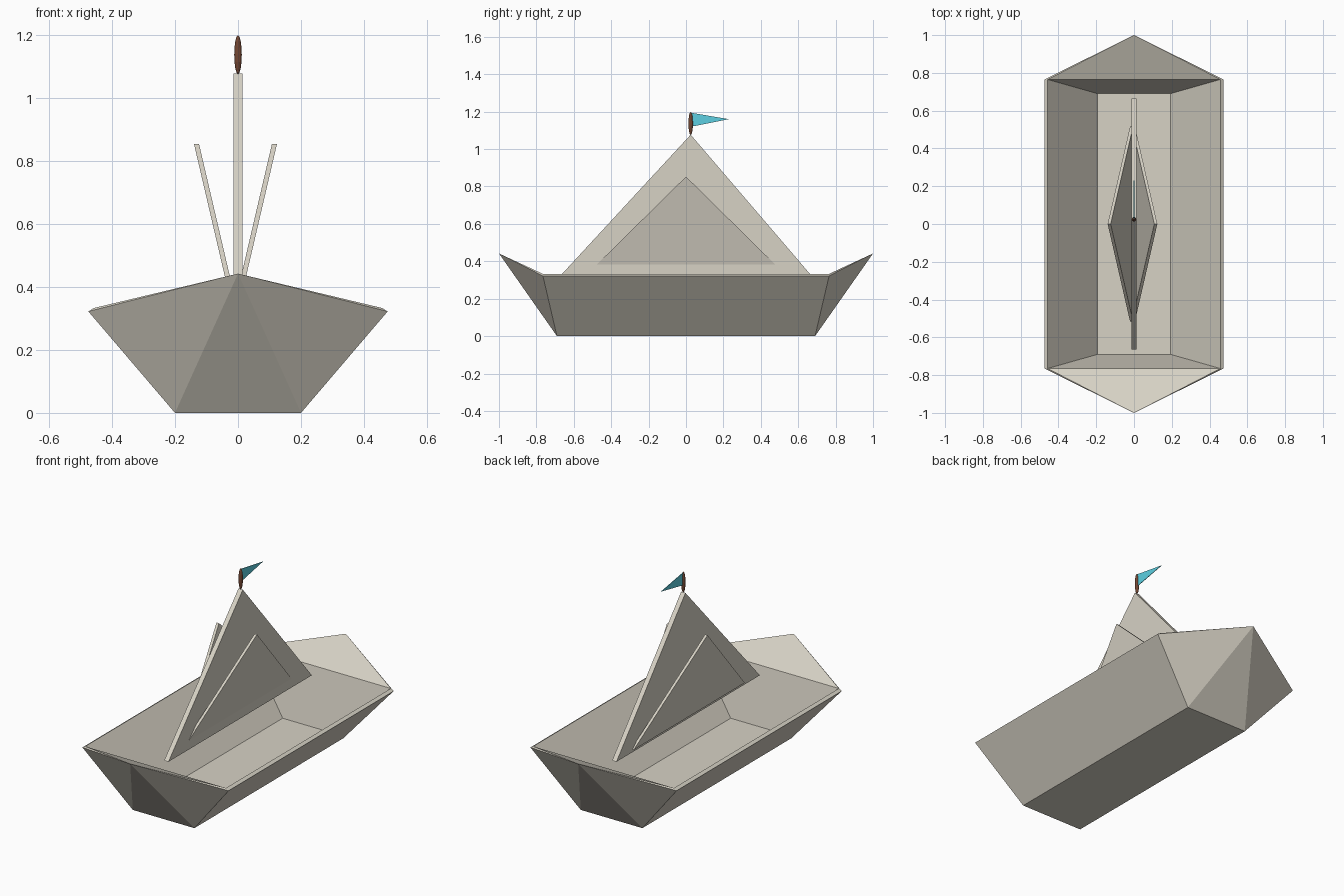
import bpy, bmesh
from mathutils import Matrix

if "Cube" in bpy.data.objects:
    bpy.data.objects.remove(bpy.data.objects["Cube"])


def material(name, rgb):
    m = bpy.data.materials.new(name)
    lin = [((c / 255 + 0.055) / 1.055) ** 2.4 for c in rgb]
    m.diffuse_color = (*lin, 1)
    m.use_nodes = True
    m.node_tree.nodes["Principled BSDF"].inputs["Base Color"].default_value = m.diffuse_color
    return m


PAPER = material("paper", (215, 210, 197))
CYAN = material("cyan", (93, 207, 225))
BROWN = material("brown", (115, 70, 50))


def finish(bm, name, mat):
    bmesh.ops.recalc_face_normals(bm, faces=bm.faces)
    me = bpy.data.meshes.new(name)
    bm.to_mesh(me)
    bm.free()
    me.materials.append(mat)
    ob = bpy.data.objects.new(name, me)
    bpy.context.collection.objects.link(ob)
    return ob


def plate(name, mat, outline, thickness, x_at=lambda z: 0.0):
    """Thin (y, z) outline thickened along x, leaning by x_at(z)."""
    bm = bmesh.new()
    sides = [[bm.verts.new((x_at(z) + s * thickness / 2, y, z)) for y, z in outline]
             for s in (-1, 1)]
    for side in sides:
        bm.faces.new(side)
    n = len(outline)
    for i in range(n):
        j = (i + 1) % n
        bm.faces.new((sides[0][i], sides[0][j], sides[1][j], sides[1][i]))
    return finish(bm, name, mat)


# Folded hull: rings of four corners, plus a raised tip at each end
bm = bmesh.new()


def ring(x, y, z):
    return [bm.verts.new((sx * x, sy * y, z))
            for sx, sy in ((-1, -1), (1, -1), (1, 1), (-1, 1))]


bottom = ring(0.20, 0.69, 0.0)
rim = ring(0.475, 0.765, 0.322)
inner_rim = ring(0.457, 0.765, 0.333)
floor = ring(0.193, 0.69, 0.013)
bm.faces.new(bottom)
bm.faces.new(floor)
for i in range(4):
    j = (i + 1) % 4
    bm.faces.new((inner_rim[i], inner_rim[j], floor[j], floor[i]))
for a, b in ((1, 2), (3, 0)):      # long sides and their rims
    bm.faces.new((bottom[a], bottom[b], rim[b], rim[a]))
    bm.faces.new((rim[a], rim[b], inner_rim[b], inner_rim[a]))
for a, b, y in ((0, 1, -1), (2, 3, 1)):   # pointed ends with sloping decks
    tip = bm.verts.new((0, y, 0.442))
    bm.faces.new((tip, bottom[a], bottom[b]))
    bm.faces.new((tip, inner_rim[a], inner_rim[b]))
    for k in (a, b):
        bm.faces.new((tip, rim[k], bottom[k]))
        bm.faces.new((tip, rim[k], inner_rim[k]))
finish(bm, "hull", PAPER)

# Upright centre sail and two leaning side sails
plate("centre_sail", PAPER, [(-0.665, 0.33), (0.665, 0.33), (0.025, 1.077)], 0.028)
for name, s in (("left_sail", -1), ("right_sail", 1)):
    plate(name, PAPER, [(-0.515, 0.345), (0.515, 0.345), (0, 0.853)], 0.016,
          lambda z, s=s: -0.008 + s * (0.025 + 0.233 * (z - 0.43)))

# Flag pole and pennant
bm = bmesh.new()
bmesh.ops.create_uvsphere(bm, u_segments=12, v_segments=8, radius=1,
                          matrix=Matrix.Translation((0, 0.025, 1.137)) @
                          Matrix.Diagonal((0.012, 0.012, 0.062, 1)))
finish(bm, "flag_pole", BROWN)
plate("flag", CYAN, [(0.028, 1.12), (0.23, 1.16), (0.028, 1.194)], 0.003)
